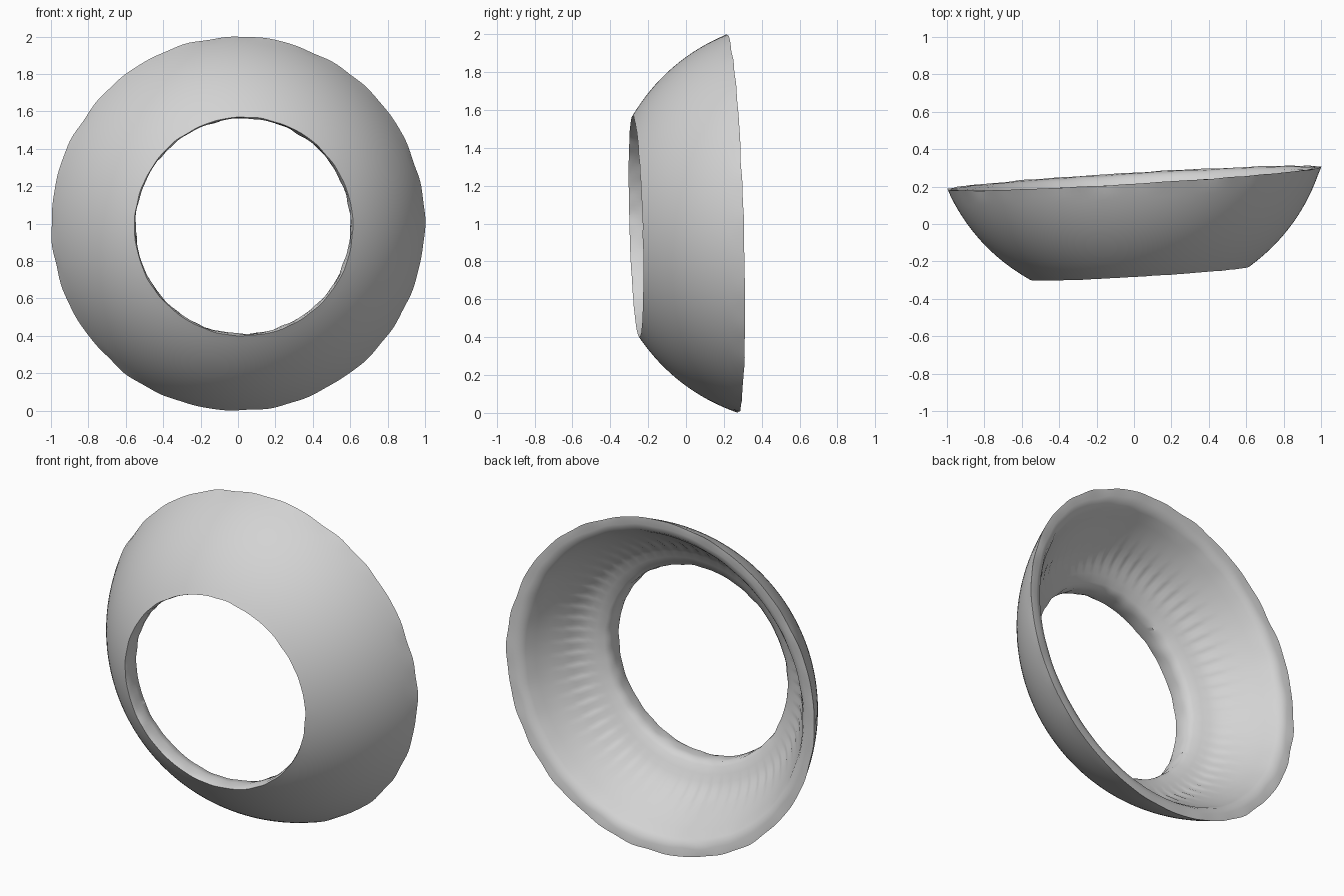
import bpy, bmesh, math, random
from mathutils import Vector

cube = bpy.data.objects.get("Cube")
if cube:
    bpy.data.objects.remove(cube)

random.seed(4)
SEGMENTS = 192
RIPPLES = 64
RIM_R, HOLE_R, DEPTH, BULGE = 1.0, 0.585, 0.51, 0.054


def arc(start, end, sagitta, steps):
    """Points on a shallow bow between two profile points, pushed outward."""
    chord = end - start
    normal = Vector((-chord.y, chord.x)).normalized()
    return [start + chord * t + normal * sagitta * 4 * t * (1 - t)
            for t in (i / steps for i in range(steps + 1))]


def make_wobble():
    """Uneven closed wave around the ring, from a few seeded sines."""
    waves = [(n, random.uniform(0, math.tau)) for n in (9, 14, 23, 31)]
    return lambda a: sum(math.sin(n * a + phase) for n, phase in waves) / len(waves)


# Closed cross-section as (radius, depth, unevenness, ripple)
outer = arc(Vector((RIM_R, 0)), Vector((HOLE_R, -DEPTH)), BULGE, 16)
profile = [(p.x, p.y, 0, 0) for p in outer]
profile[0] = (RIM_R, 0, 0.006, 0)
profile[-1] = (HOLE_R, -DEPTH, 0.003, 0)
profile += [
    (0.578, -0.49, 0.004, 0), (0.576, -0.44, 0.006, 0),     # hole wall
    (0.58, -0.40, 0.006, 0), (0.60, -0.38, 0.005, 0),
    (0.64, -0.355, 0.002, 0), (0.68, -0.335, 0, 0.002),     # inner shelf
    (0.72, -0.305, 0, 0.007), (0.75, -0.27, 0, 0.006),      # rippled band
    (0.78, -0.23, 0, 0.001), (0.83, -0.16, 0, 0),
    (0.87, -0.095, 0, 0), (0.90, -0.04, 0.004, 0),
    (0.92, -0.015, 0.006, 0), (0.955, -0.003, 0.008, 0),    # rounded lip
]
wobbles = [make_wobble() for _ in profile]

# Revolve the section about the slightly tilted axis
bm = bmesh.new()
axis_turn = Vector((0, 1, 0)).rotation_difference(Vector((-0.06, 1, 0.03)))
centre = Vector((0, 0.245, 1))
rings = []
for s in range(SEGMENTS):
    a = math.tau * s / SEGMENTS
    direction = Vector((math.cos(a), 0, math.sin(a)))
    ring = []
    for (r, d, rough, ripple), wobble in zip(profile, wobbles):
        shift = rough * wobble(a)
        radius = r + shift + ripple * math.sin(a * RIPPLES)
        point = direction * radius + Vector((0, d + shift * 0.5, 0))
        ring.append(bm.verts.new(centre + axis_turn @ point))
    rings.append(ring)
for s in range(SEGMENTS):
    here, there = rings[s], rings[(s + 1) % SEGMENTS]
    for i in range(len(profile)):
        j = (i + 1) % len(profile)
        bm.faces.new((here[i], here[j], there[j], there[i]))
bmesh.ops.recalc_face_normals(bm, faces=bm.faces)
mesh = bpy.data.meshes.new("ring_shell")
bm.to_mesh(mesh)
bm.free()

shell = bpy.data.objects.new("ring_shell", mesh)
bpy.context.collection.objects.link(shell)

# Plain grey material
grey = bpy.data.materials.new("light_grey")
grey.use_nodes = True
colour = (0.65, 0.65, 0.65, 1)
grey.diffuse_color = colour
grey.node_tree.nodes["Principled BSDF"].inputs["Base Color"].default_value = colour
mesh.materials.append(grey)

# Smooth surfaces with crisp rim and hole edges
bpy.ops.object.select_all(action="DESELECT")
shell.select_set(True)
bpy.context.view_layer.objects.active = shell
bpy.ops.object.shade_smooth_by_angle(angle=math.radians(50))
